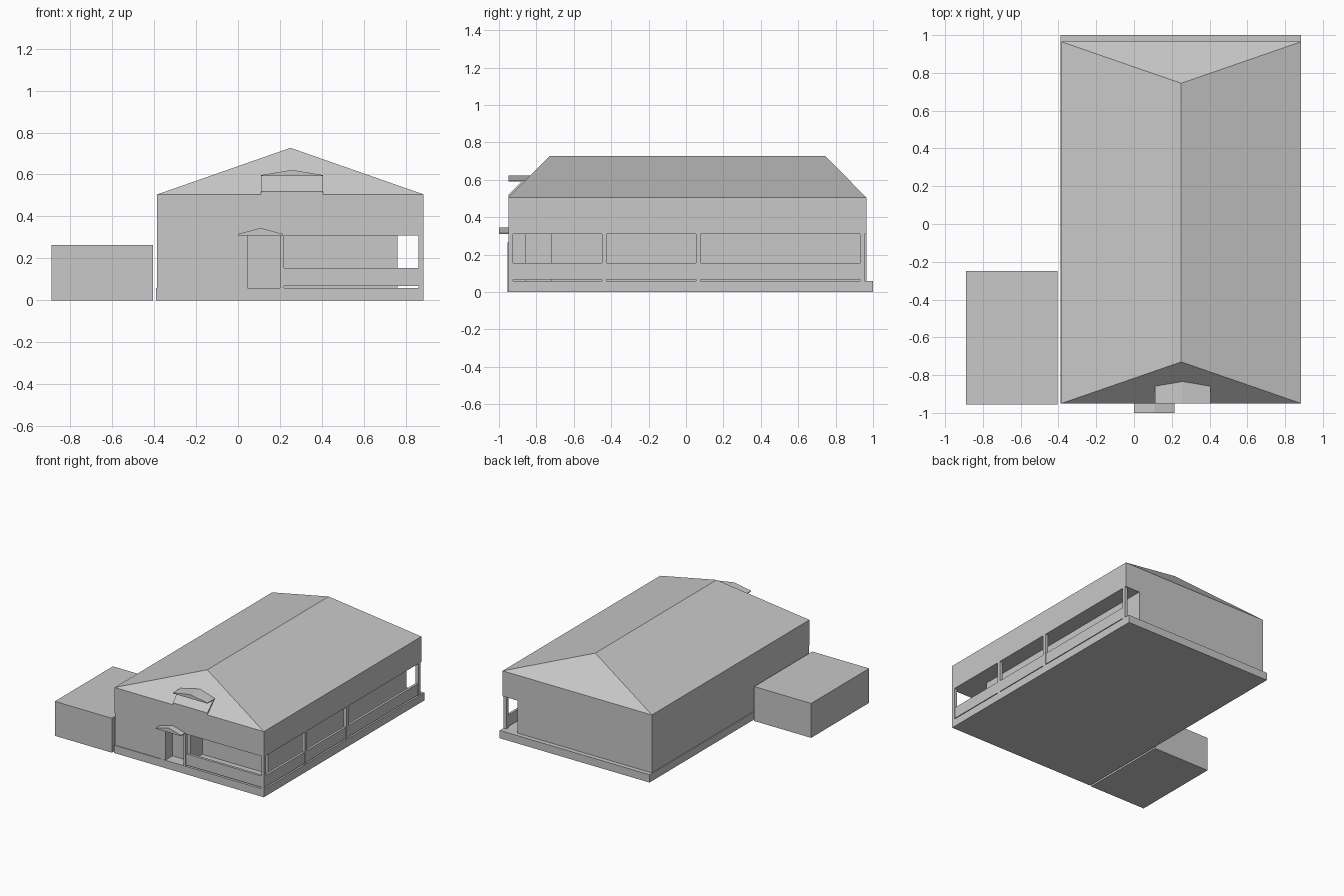
import bpy, bmesh
from mathutils import Vector

cube = bpy.data.objects.get("Cube")
if cube:
    bpy.data.objects.remove(cube, do_unlink=True)

grey = bpy.data.materials.new("plain_grey")
grey.use_nodes = True
grey.diffuse_color = (0.58, 0.58, 0.58, 1)
grey.node_tree.nodes["Principled BSDF"].inputs["Base Color"].default_value = grey.diffuse_color


def finish(name, bm):
    bmesh.ops.recalc_face_normals(bm, faces=bm.faces)
    mesh = bpy.data.meshes.new(name)
    bm.to_mesh(mesh)
    bm.free()
    mesh.materials.append(grey)
    obj = bpy.data.objects.new(name, mesh)
    bpy.context.collection.objects.link(obj)
    return obj


def prism(name, points, direction):
    """Extrude a flat outline of 3D points along a direction."""
    bm = bmesh.new()
    face = bm.faces.new([bm.verts.new(p) for p in points])
    out = bmesh.ops.extrude_face_region(bm, geom=[face], use_keep_orig=True)
    moved = [g for g in out["geom"] if isinstance(g, bmesh.types.BMVert)]
    bmesh.ops.translate(bm, verts=moved, vec=Vector(direction))
    return finish(name, bm)


def box(name, x, y, z):
    outline = [(x[0], y[0], z[0]), (x[1], y[0], z[0]), (x[1], y[1], z[0]), (x[0], y[1], z[0])]
    return prism(name, outline, (0, 0, z[1] - z[0]))


def gable(name, x, y, base, eave, peak):
    mid = (x[0] + x[1]) / 2
    section = [(x[0], base), (x[1], base), (x[1], eave), (mid, peak), (x[0], eave)]
    return prism(name, [(px, y[0], pz) for px, pz in section], (0, y[1] - y[0], 0))


FLOOR, SILL, HEAD, EAVE, RIDGE = 0.06, 0.155, 0.31, 0.505, 0.727
LEFT, RIGHT, FRONT, BACK = -0.385, 0.885, -0.95, 0.965

# Base slab and side annex
box("base_slab", (-0.39, RIGHT), (FRONT, 1.0), (0, FLOOR))
box("side_annex", (-0.89, -0.405), (-0.955, -0.25), (0, 0.265))

# Enclosed rooms, stepped back at the door and the porch
rooms = [(LEFT, -0.945), (0.045, -0.945), (0.045, -0.86), (0.2, -0.86),
         (0.2, -0.72), (0.76, -0.72), (0.76, BACK), (LEFT, BACK)]
prism("room_walls", [(x, y, FLOOR) for x, y in rooms], (0, 0, HEAD - FLOOR))

# Upper wall band carried over the porch
box("upper_wall", (LEFT, RIGHT), (FRONT, BACK), (HEAD, EAVE))

# Hipped roof
bm = bmesh.new()
eaves = [bm.verts.new((x, y, EAVE)) for x, y in
         ((LEFT, FRONT), (RIGHT, FRONT), (RIGHT, BACK), (LEFT, BACK))]
front_end = bm.verts.new((0.25, -0.73, RIDGE))
back_end = bm.verts.new((0.25, 0.745, RIDGE))
a, b, c, d = eaves
for verts in ((a, b, front_end), (b, c, back_end, front_end),
              (c, d, back_end), (d, a, front_end, back_end), (d, c, b, a)):
    bm.faces.new(verts)
finish("hip_roof", bm)

# Roof vent: sloping panel under a small gabled hood
vent = (0.11, 0.405)
section = [(FRONT, EAVE), (FRONT, 0.52), (-0.873, 0.597), (-0.858, 0.597)]
prism("vent_panel", [(vent[0], y, z) for y, z in section], (vent[1] - vent[0], 0, 0))
gable("vent_hood", vent, (FRONT, -0.83), 0.592, 0.597, 0.622)

# Door canopy and frame posts
gable("door_canopy", (0.0, 0.215), (-1.0, FRONT), HEAD, 0.316, 0.345)
for name, x in (("left_door_post", 0.005), ("right_door_post", 0.2)):
    box(name, (x, x + 0.02), (FRONT, -0.93), (FLOOR, HEAD))

# Porch posts along the right side
for i, y in enumerate((FRONT, -0.45, 0.053, 0.93)):
    box(f"porch_post_{i + 1}", (0.86, RIGHT), (y, y + 0.025), (FLOOR, HEAD))

# Low porch walls, held slightly above the floor
box("front_porch_wall", (0.22, 0.86), (-0.945, -0.925), (0.068, SILL))
box("side_porch_wall", (0.863, 0.881), (-0.93, 0.935), (0.068, SILL))
